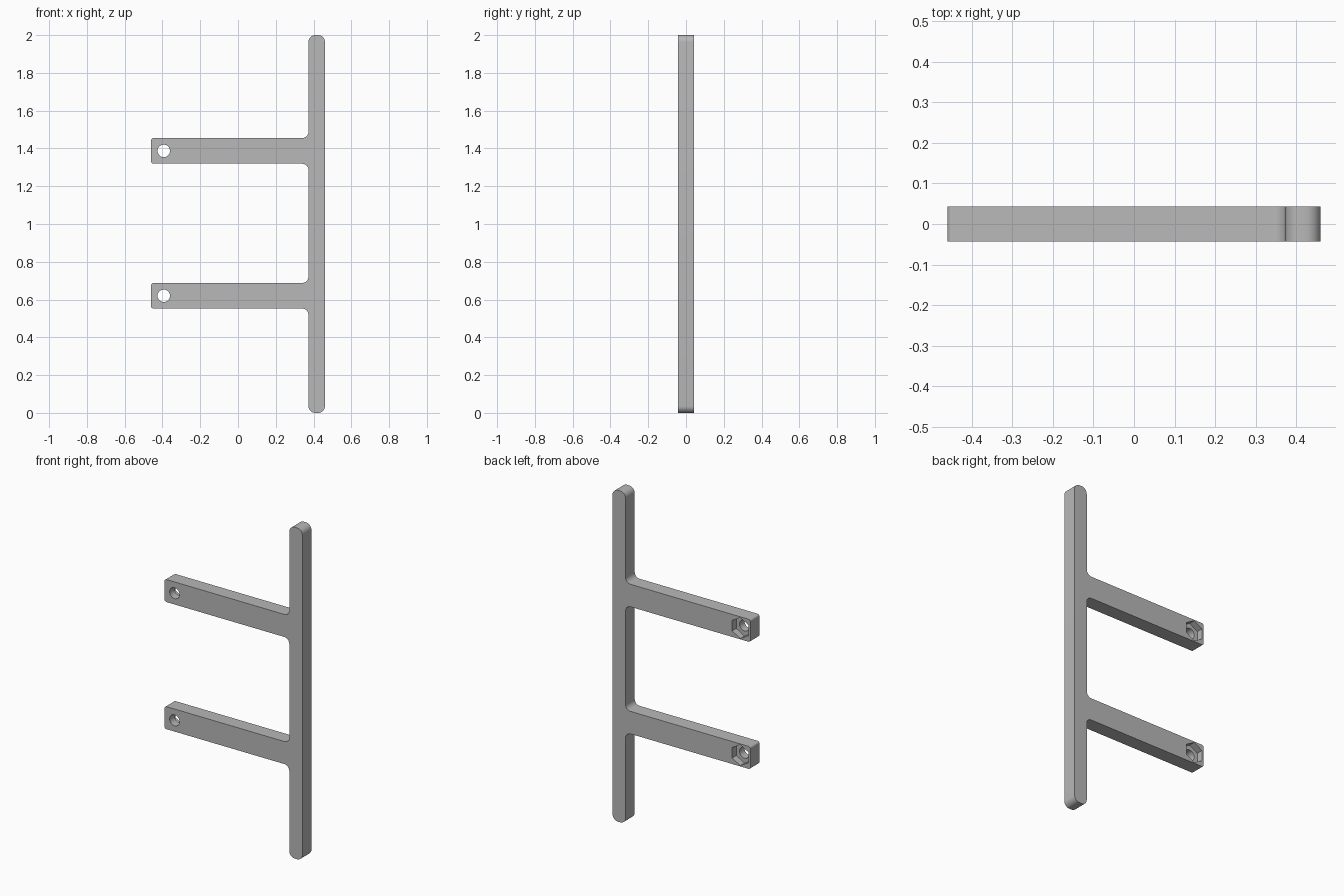
import bpy, bmesh, math
from mathutils import Vector

cube = bpy.data.objects.get("Cube")
if cube:
    bpy.data.objects.remove(cube, do_unlink=True)

HALF = 0.0435                 # half thickness in y
OUT, INNER = 0.46, 0.373      # post edges, arms start at INNER and end at -OUT
ARMS = (0.62, 1.387)          # arm centre heights
ARM_HALF = 0.068
HOLE_X = -0.393

grey = bpy.data.materials.new("plain grey")
grey.use_nodes = True
grey.diffuse_color = (0.48, 0.48, 0.48, 1)
grey.node_tree.nodes["Principled BSDF"].inputs["Base Color"].default_value = (0.48, 0.48, 0.48, 1)


def rounded(corners, steps=8):
    """Replace each (x, z, radius) right-angle corner by an arc."""
    pts = []
    for i, (x, z, r) in enumerate(corners):
        p = Vector((x, z))
        a = (Vector(corners[i - 1][:2]) - p).normalized() * r
        b = (Vector(corners[(i + 1) % len(corners)][:2]) - p).normalized() * r
        for k in range(steps + 1):
            t = k / steps * math.pi / 2
            pts.append(p + a * (1 - math.sin(t)) + b * (1 - math.cos(t)))
    return pts


def prism(name, pts, y0, y1):
    """Extrude an outline in the xz plane from y0 to y1."""
    bm = bmesh.new()
    face = bm.faces.new([bm.verts.new((x, y0, z)) for x, z in pts])
    ext = bmesh.ops.extrude_face_region(bm, geom=[face])
    verts = [v for v in ext["geom"] if isinstance(v, bmesh.types.BMVert)]
    bmesh.ops.translate(bm, verts=verts, vec=(0, y1 - y0, 0))
    bmesh.ops.recalc_face_normals(bm, faces=bm.faces)
    mesh = bpy.data.meshes.new(name)
    bm.to_mesh(mesh)
    bm.free()
    mesh.materials.append(grey)
    ob = bpy.data.objects.new(name, mesh)
    bpy.context.collection.objects.link(ob)
    return ob


def ngon(x, z, r, sides):
    """Regular outline with a corner pointing up."""
    angles = [math.tau * i / sides for i in range(sides)]
    return [(x + r * math.sin(a), z + r * math.cos(a)) for a in angles]


# Post with two arms as one outline
outline = [(OUT, 0, 0.036), (OUT, 2, 0.036), (INNER, 2, 0.036)]
for z in reversed(ARMS):
    top, low = z + ARM_HALF, z - ARM_HALF
    outline += [(INNER, top, 0.033), (-OUT, top, 0.013),
                (-OUT, low, 0.013), (INNER, low, 0.033)]
outline.append((INNER, 0, 0.036))
bracket = prism("post_with_arms", rounded(outline), -HALF, HALF)

# Screw holes, with hexagonal nut pockets in the back
for z in ARMS:
    for name, r, sides, start in (("screw_hole_cutter", 0.033, 32, -0.1),
                                  ("nut_pocket_cutter", 0.063, 6, 0.004)):
        cutter = prism(name, ngon(HOLE_X, z, r, sides), start, 0.1)
        mod = bracket.modifiers.new(name, "BOOLEAN")
        mod.operation = "DIFFERENCE"
        mod.solver = "EXACT"
        mod.object = cutter
        bpy.context.view_layer.objects.active = bracket
        bpy.ops.object.modifier_apply(modifier=mod.name)
        bpy.data.objects.remove(cutter, do_unlink=True)

bpy.ops.object.select_all(action="DESELECT")
bracket.select_set(True)
bpy.context.view_layer.objects.active = bracket
bpy.ops.object.shade_smooth_by_angle(angle=math.radians(30))
